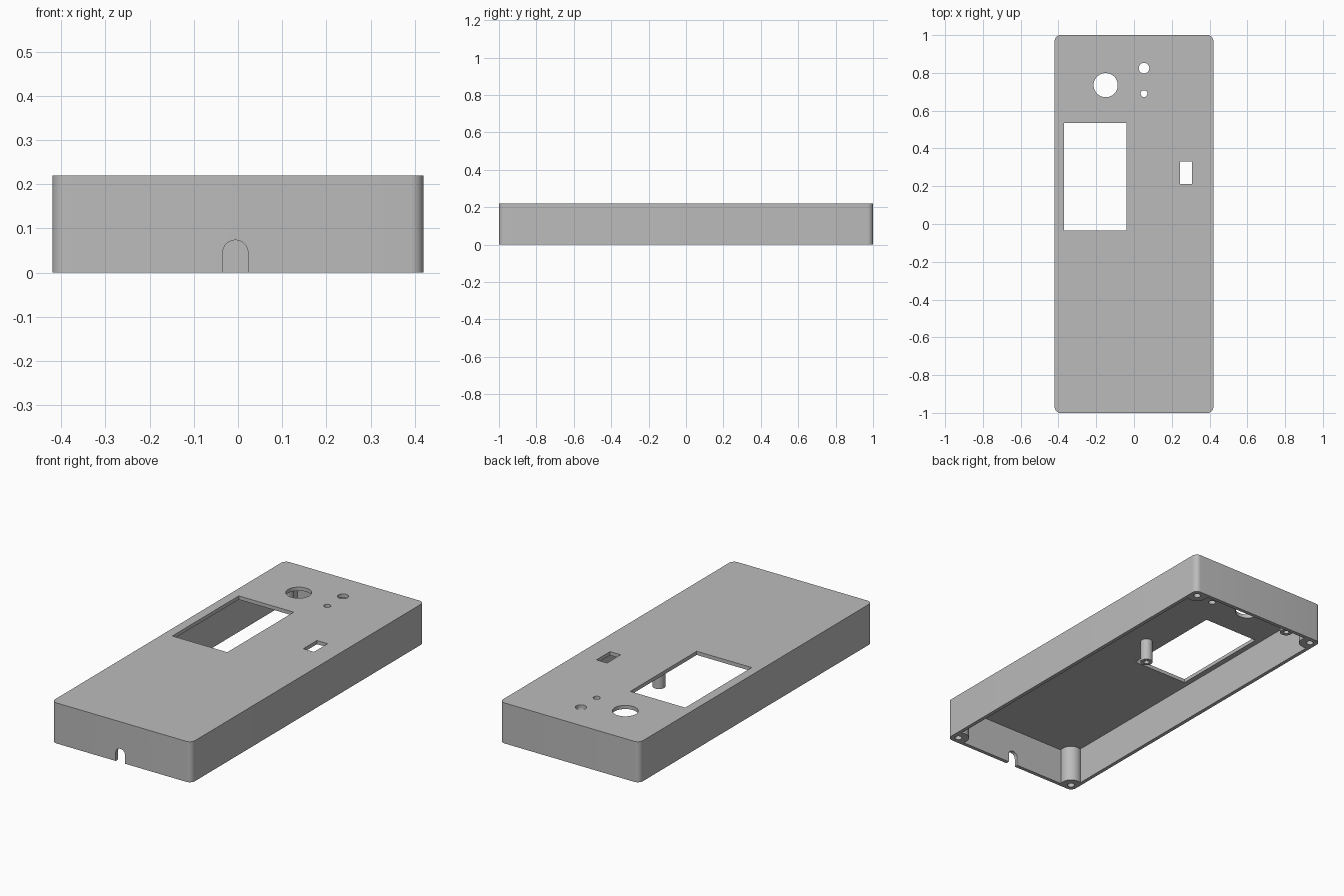
import bpy, bmesh, math

cube = bpy.data.objects.get("Cube")
if cube:
    bpy.data.objects.remove(cube, do_unlink=True)

grey = bpy.data.materials.new("plain grey")
grey.use_nodes = True
colour = (0.5, 0.5, 0.5, 1)
grey.diffuse_color = colour
grey.node_tree.nodes["Principled BSDF"].inputs["Base Color"].default_value = colour

HX, HY, H = 0.42, 1.0, 0.22      # half width, half length, height
WALL = 0.02
CEILING = H - WALL


def prism(name, outline, z0, z1):
    """Upright prism from a list of (x, y) points."""
    bm = bmesh.new()
    base = bm.faces.new([bm.verts.new((x, y, z0)) for x, y in outline])
    ext = bmesh.ops.extrude_face_region(bm, geom=[base])
    for v in ext["geom"]:
        if isinstance(v, bmesh.types.BMVert):
            v.co.z = z1
    bmesh.ops.recalc_face_normals(bm, faces=bm.faces)
    mesh = bpy.data.meshes.new(name)
    bm.to_mesh(mesh)
    bm.free()
    mesh.materials.append(grey)
    obj = bpy.data.objects.new(name, mesh)
    bpy.context.collection.objects.link(obj)
    return obj


def arc(cx, cy, r, start, end, steps):
    angles = [math.radians(start + (end - start) * i / steps) for i in range(steps + 1)]
    return [(cx + r * math.cos(a), cy + r * math.sin(a)) for a in angles]


def rounded_rect(hx, hy, r):
    centres = [(hx - r, hy - r), (r - hx, hy - r), (r - hx, r - hy), (hx - r, r - hy)]
    return [p for i, (x, y) in enumerate(centres)
            for p in arc(x, y, r, 90 * i, 90 * i + 90, 8)]


def cylinder(name, x, y, r, z0, z1):
    return prism(name, arc(x, y, r, 0, 360, 40)[:-1], z0, z1)


def box(name, x0, x1, y0, y1, z0, z1):
    return prism(name, [(x0, y0), (x1, y0), (x1, y1), (x0, y1)], z0, z1)


def cut(target, cutter):
    """Subtract the cutter from the target and discard it."""
    mod = target.modifiers.new("cut", "BOOLEAN")
    mod.operation = "DIFFERENCE"
    mod.solver = "EXACT"
    mod.object = cutter
    bpy.context.view_layer.objects.active = target
    bpy.ops.object.modifier_apply(modifier=mod.name)
    bpy.data.objects.remove(cutter, do_unlink=True)


# Open-bottomed shell, with the cavity shaped around the corner posts
case = prism("case_shell", rounded_rect(HX, HY, 0.03), 0, H)
cavity = prism("cavity_cutter", rounded_rect(HX - WALL, HY - WALL, 0.01), -0.1, CEILING)
corners = [(sx * (HX - 0.04), sy * (HY - 0.04)) for sx in (-1, 1) for sy in (-1, 1)]
for x, y in corners:
    cut(cavity, cylinder("post_cutter", x, y, 0.055, -0.2, 0.3))
cut(case, cavity)

# Screw holes in the corner posts
for x, y in corners:
    cut(case, cylinder("screw_cutter", x, y, 0.018, -0.1, 0.15))

# Openings in the top panel
for x, y, r in [(-0.15, 0.735, 0.064), (0.053, 0.825, 0.028), (0.053, 0.69, 0.018)]:
    cut(case, cylinder("round_cutter", x, y, r, 0.15, 0.3))
cut(case, box("screen_cutter", -0.37, -0.04, -0.035, 0.535, 0.15, 0.3))
cut(case, box("switch_cutter", 0.243, 0.307, 0.213, 0.33, 0.15, 0.3))

# Arched cable notch in the front wall
arch = arc(-0.006, 0.045, 0.0285, 0, 180, 20)
notch = prism("notch_cutter", arch + [(-0.0345, -0.1), (0.0225, -0.1)], -0.1, 0.1)
notch.rotation_euler.x = math.radians(90)
notch.location.y = -HY
bpy.context.view_layer.update()
cut(case, notch)

# Hollow mounting posts hanging from the ceiling
parts = [case]
for name, x, y in [("middle_mounting_post", 0.05, 0.16), ("rear_mounting_post", -0.305, 0.86)]:
    post = cylinder(name, x, y, 0.032, 0.08, CEILING + 0.005)
    cut(post, cylinder("pilot_cutter", x, y, 0.014, 0, 0.17))
    parts.append(post)

# Smooth the round surfaces, keep the edges sharp
bpy.ops.object.select_all(action="DESELECT")
for obj in parts:
    obj.select_set(True)
bpy.context.view_layer.objects.active = case
bpy.ops.object.shade_smooth_by_angle(angle=math.radians(30))
